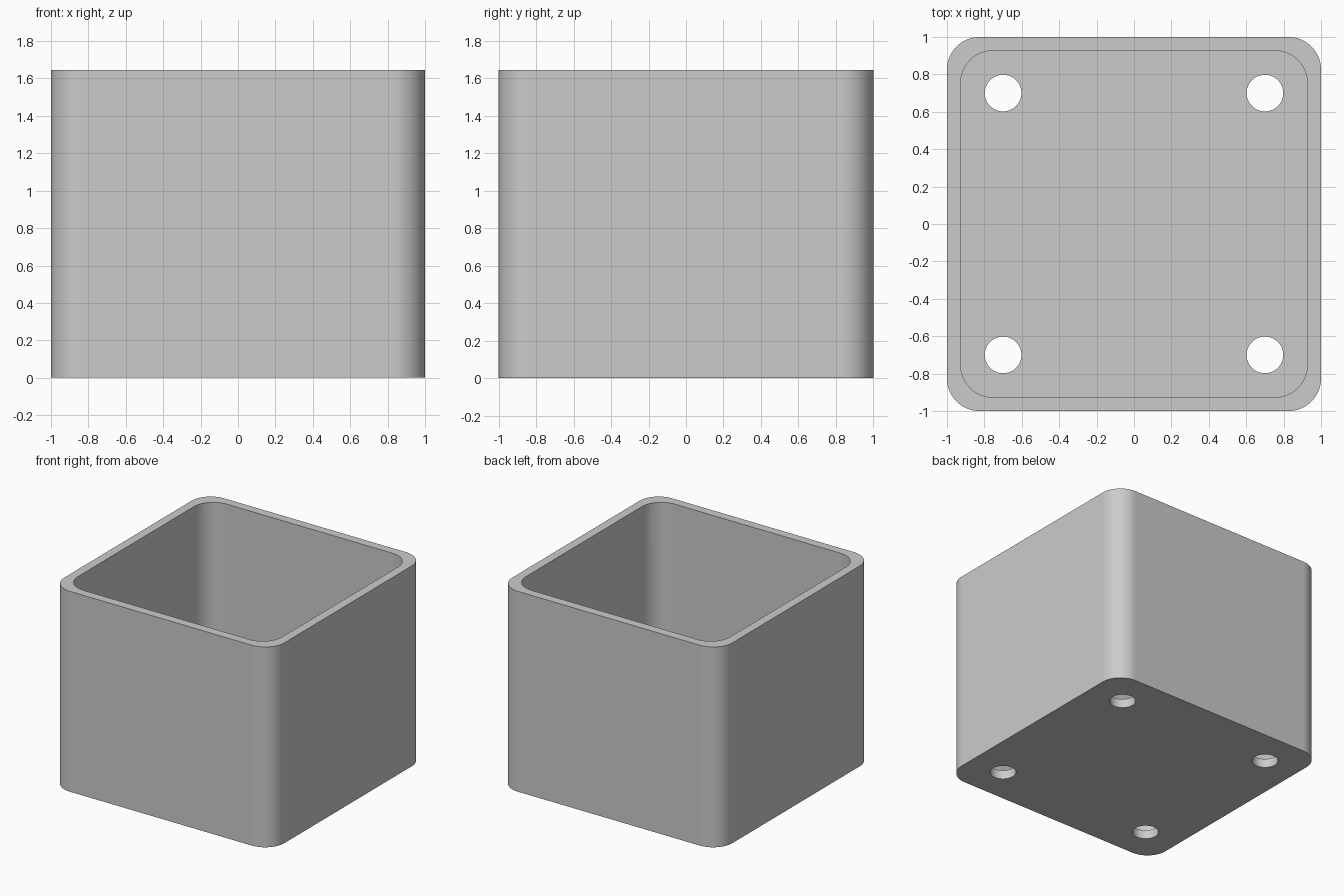
import bpy
import bmesh
from math import cos, sin, pi, radians

HALF, HEIGHT = 1.0, 1.645
WALL, FLOOR = 0.073, 0.073
CORNER = 0.175
HOLE_POS, HOLE_RADIUS = 0.70, 0.098
STEPS = 16

cube = bpy.data.objects.get("Cube")
if cube:
    bpy.data.objects.remove(cube, do_unlink=True)

grey = bpy.data.materials.new("grey")
grey.use_nodes = True
colour = (0.6, 0.6, 0.6, 1)
grey.diffuse_color = colour
grey.node_tree.nodes["Principled BSDF"].inputs["Base Color"].default_value = colour


def rounded_square(half, radius):
    """Outline of a square with rounded corners, counter-clockwise."""
    points = []
    for corner, (sx, sy) in enumerate([(1, 1), (-1, 1), (-1, -1), (1, -1)]):
        for i in range(STEPS + 1):
            a = (corner + i / STEPS) * pi / 2
            points.append((sx * (half - radius) + radius * cos(a),
                           sy * (half - radius) + radius * sin(a)))
    return points


def circle(cx, cy, radius, count=48):
    return [(cx + radius * cos(2 * pi * i / count),
             cy + radius * sin(2 * pi * i / count)) for i in range(count)]


def prism(name, outline, bottom, top):
    """Extrude a flat outline upwards into a closed solid."""
    bm = bmesh.new()
    base = bm.faces.new([bm.verts.new((x, y, bottom)) for x, y in outline])
    result = bmesh.ops.extrude_face_region(bm, geom=[base], use_keep_orig=True)
    moved = [v for v in result["geom"] if isinstance(v, bmesh.types.BMVert)]
    bmesh.ops.translate(bm, vec=(0, 0, top - bottom), verts=moved)
    bmesh.ops.recalc_face_normals(bm, faces=bm.faces)
    mesh = bpy.data.meshes.new(name)
    bm.to_mesh(mesh)
    bm.free()
    obj = bpy.data.objects.new(name, mesh)
    bpy.context.collection.objects.link(obj)
    mesh.materials.append(grey)
    return obj


# Solid body of the box
box = prism("open_box", rounded_square(HALF, CORNER), 0, HEIGHT)

# Cavity and four floor holes
cutters = [prism("cavity_cutter", rounded_square(HALF - WALL, CORNER),
                 FLOOR, HEIGHT + 0.2)]
for sx in (-1, 1):
    for sy in (-1, 1):
        cutters.append(prism("hole_cutter",
                             circle(sx * HOLE_POS, sy * HOLE_POS, HOLE_RADIUS),
                             -0.2, FLOOR + 0.2))

bpy.ops.object.select_all(action="DESELECT")
box.select_set(True)
bpy.context.view_layer.objects.active = box
for cutter in cutters:
    cutter.hide_render = True
    cut = box.modifiers.new("cut", "BOOLEAN")
    cut.operation = "DIFFERENCE"
    cut.solver = "EXACT"
    cut.object = cutter
    bpy.ops.object.modifier_apply(modifier=cut.name)
    bpy.data.objects.remove(cutter, do_unlink=True)

# Smooth corners with crisp rims and flat walls
bpy.ops.object.shade_smooth_by_angle(angle=radians(30))
weighted = box.modifiers.new("flat_walls", "WEIGHTED_NORMAL")
weighted.keep_sharp = True
